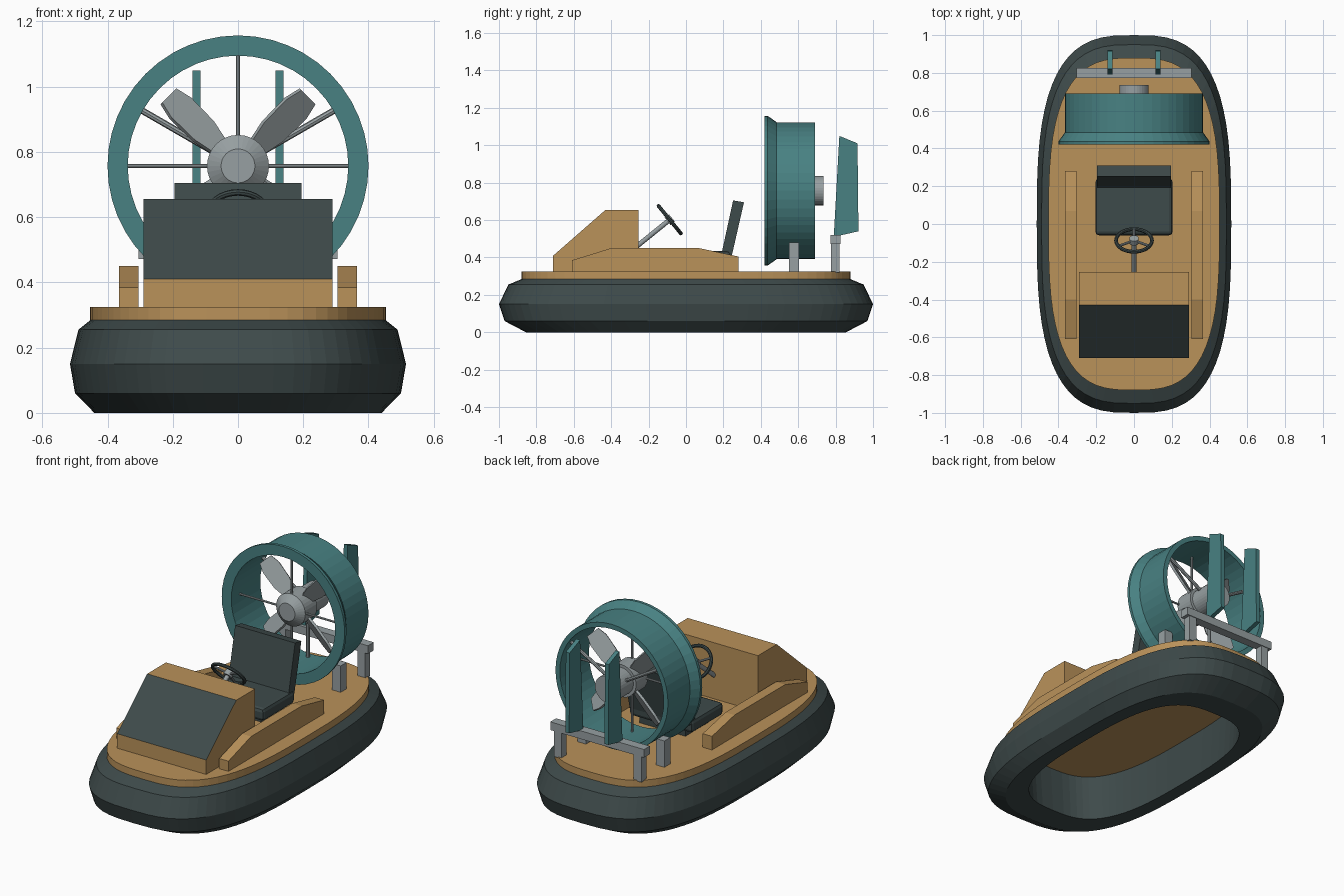
import bpy, bmesh, math
from mathutils import Vector, Matrix

if "Cube" in bpy.data.objects:
    bpy.data.objects.remove(bpy.data.objects["Cube"])


def material(name, rgb):
    m = bpy.data.materials.new(name)
    m.diffuse_color = (*rgb, 1)
    m.use_nodes = True
    m.node_tree.nodes["Principled BSDF"].inputs["Base Color"].default_value = m.diffuse_color
    return m


TAN = material("tan_hull", (0.49, 0.287, 0.102))
DARK = material("dark_rubber", (0.048, 0.069, 0.069))
TEAL = material("teal_paint", (0.065, 0.22, 0.225))
GREY = material("grey_metal", (0.31, 0.35, 0.36))
FAN_Z = 0.757


def finish(name, bm, *mats):
    bmesh.ops.recalc_face_normals(bm, faces=bm.faces)
    me = bpy.data.meshes.new(name)
    bm.to_mesh(me)
    bm.free()
    for m in mats:
        me.materials.append(m)
    ob = bpy.data.objects.new(name, me)
    bpy.context.collection.objects.link(ob)
    return ob


def bridge(bm, rings):
    """Quads between neighbouring closed rings of vertices."""
    for a, b in zip(rings, rings[1:]):
        n = len(a)
        for i in range(n):
            j = (i + 1) % n
            bm.faces.new((a[i], a[j], b[j], b[i]))


def prism(name, profile, x0, x1, mat):
    """Extrude a (y, z) outline along x."""
    bm = bmesh.new()
    rings = [[bm.verts.new((x, y, z)) for y, z in profile] for x in (x0, x1)]
    bridge(bm, rings)
    for r in rings:
        bm.faces.new(r)
    return finish(name, bm, mat)


def box(name, x, y, z, mat):
    return prism(name, [(y[0], z[0]), (y[1], z[0]), (y[1], z[1]), (y[0], z[1])], x[0], x[1], mat)


def rod(name, a, b, r, mat, segments=12):
    a, b = Vector(a), Vector(b)
    d = b - a
    bm = bmesh.new()
    m = Matrix.Translation((a + b) / 2) @ d.to_track_quat('Z', 'Y').to_matrix().to_4x4()
    bmesh.ops.create_cone(bm, cap_ends=True, segments=segments, radius1=r, radius2=r,
                          depth=d.length, matrix=m)
    return finish(name, bm, mat)


def lathe_y(name, profile, mat, segments=48, closed=False):
    """Revolve (y, radius) points about the fan axis."""
    bm = bmesh.new()
    angles = [2 * math.pi * i / segments for i in range(segments)]
    rings = [[bm.verts.new((r * math.cos(t), y, FAN_Z + r * math.sin(t))) for t in angles]
             for y, r in profile]
    bridge(bm, rings + rings[:1] if closed else rings)
    if not closed:
        bm.faces.new(rings[0])
        bm.faces.new(rings[-1])
    return finish(name, bm, mat)


def oval(bm, scale, z, n=64):
    """Superellipse outline of the hull."""
    def p(v):
        return math.copysign(abs(v) ** (2 / 3), v) if abs(v) > 1e-9 else 0
    return [bm.verts.new((0.515 * scale * p(math.cos(2 * math.pi * i / n)),
                          scale * p(math.sin(2 * math.pi * i / n)), z)) for i in range(n)]


# Hull: open-bottomed inflated skirt and flat deck
bm = bmesh.new()
rings = [oval(bm, s, z) for s, z in ((0.70, 0), (0.855, 0), (0.97, 0.06), (1, 0.15),
                                    (0.95, 0.255), (0.88, 0.284), (0.72, 0.284))]
bridge(bm, rings + rings[:1])
finish("skirt", bm, DARK)

bm = bmesh.new()
rings = [oval(bm, 0.88, 0.28), oval(bm, 0.88, 0.325)]
bridge(bm, rings)
for r in rings:
    bm.faces.new(r)
finish("deck", bm, TAN)

# Front console with dark sloping panel
console = prism("console", [(-0.71, 0.32), (-0.255, 0.32), (-0.255, 0.655),
                            (-0.43, 0.655), (-0.71, 0.41)], -0.29, 0.29, TAN)
console.data.materials.append(DARK)
for f in console.data.polygons:
    if f.normal.y < -0.3 and f.normal.z > 0.3:
        f.material_index = 1

# Side rails
for side, s in (("left", -1), ("right", 1)):
    prism(side + "_rail", [(-0.61, 0.32), (0.28, 0.32), (0.28, 0.405), (0.07, 0.45),
                           (-0.40, 0.45), (-0.61, 0.385)], s * 0.305, s * 0.365, TAN)

# Seat
box("seat_base", (-0.15, 0.15), (0.0, 0.22), (0.32, 0.37), DARK)
cushion = box("seat_cushion", (-0.205, 0.205), (-0.06, 0.24), (0.36, 0.435), DARK)
bev = cushion.modifiers.new("soft_edges", 'BEVEL')
bev.width = 0.02
bev.segments = 2
prism("seat_back", [(0.19, 0.42), (0.245, 0.41), (0.31, 0.695), (0.252, 0.705)],
      -0.195, 0.195, DARK)

# Steering wheel and column
axis = Vector((0, 0.776, 0.63))
centre = Vector((0, -0.087, 0.602))
rod("steering_column", (0, -0.265, 0.458), centre, 0.013, GREY)
rod("wheel_hub", centre - axis * 0.015, centre + axis * 0.015, 0.025, GREY, 16)
bpy.ops.mesh.primitive_torus_add(major_segments=32, minor_segments=8, major_radius=0.095,
                                 minor_radius=0.01, location=centre,
                                 rotation=axis.to_track_quat('Z', 'Y').to_euler())
wheel = bpy.context.object
wheel.name = "steering_wheel"
wheel.data.materials.append(DARK)
up = Vector((0, -0.63, 0.776))
for i in range(3):
    t = math.radians(30 + 120 * i)
    d = Vector((math.cos(t), 0, 0)) + up * math.sin(t)
    rod(f"wheel_spoke_{i + 1}", centre, centre + d * 0.093, 0.007, GREY, 8)

# Fan duct with flared front lip
lathe_y("fan_duct", [(0.42, 0.338), (0.42, 0.40), (0.437, 0.40), (0.485, 0.366),
                     (0.69, 0.366), (0.69, 0.338)], TEAL, closed=True)

# Spinner and motor
lathe_y("fan_hub", [(0.455, 0.052), (0.49, 0.095), (0.60, 0.095)], GREY, 32)
lathe_y("motor", [(0.59, 0.078), (0.735, 0.078)], GREY, 32)

# Front guard bars and rear struts
for label, y, angles, r in (("guard_bar", 0.50, (0, 90, 180, 270), 0.006),
                            ("rear_strut", 0.65, (30, 150, 270), 0.01)):
    for i, a in enumerate(angles):
        t = math.radians(a)
        rod(f"{label}_{i + 1}", (0, y, FAN_Z),
            (0.345 * math.cos(t), y, FAN_Z + 0.345 * math.sin(t)), r, GREY, 8)

# Four pitched propeller blades
for i in range(4):
    bm = bmesh.new()
    outline = [(0.07, -0.03), (0.15, -0.05), (0.25, -0.052), (0.302, -0.037),
               (0.302, 0.037), (0.25, 0.052), (0.15, 0.05), (0.07, 0.03)]
    rings = [[bm.verts.new((x, y, z)) for x, z in outline] for y in (-0.007, 0.007)]
    bridge(bm, rings)
    for r in rings:
        bm.faces.new(r)
    bm.transform(Matrix.Translation((0, 0.56, FAN_Z))
                 @ Matrix.Rotation(math.radians(45 + 90 * i), 4, 'Y')
                 @ Matrix.Rotation(math.radians(35), 4, 'X'))
    finish(f"fan_blade_{i + 1}", bm, GREY)

# Duct posts, rear frame and rudders
for side, s in (("left", -1), ("right", 1)):
    box(side + "_duct_post", (s * 0.228, s * 0.283), (0.55, 0.605), (0.32, 0.48), GREY)
    box(side + "_frame_post", (s * 0.235, s * 0.285), (0.775, 0.822), (0.32, 0.475), GREY)
    prism(side + "_rudder", [(0.79, 0.51), (0.922, 0.54), (0.917, 1.01), (0.82, 1.05)],
          s * 0.115, s * 0.14, TEAL)
box("frame_crossbar", (-0.305, 0.305), (0.772, 0.826), (0.472, 0.52), GREY)
